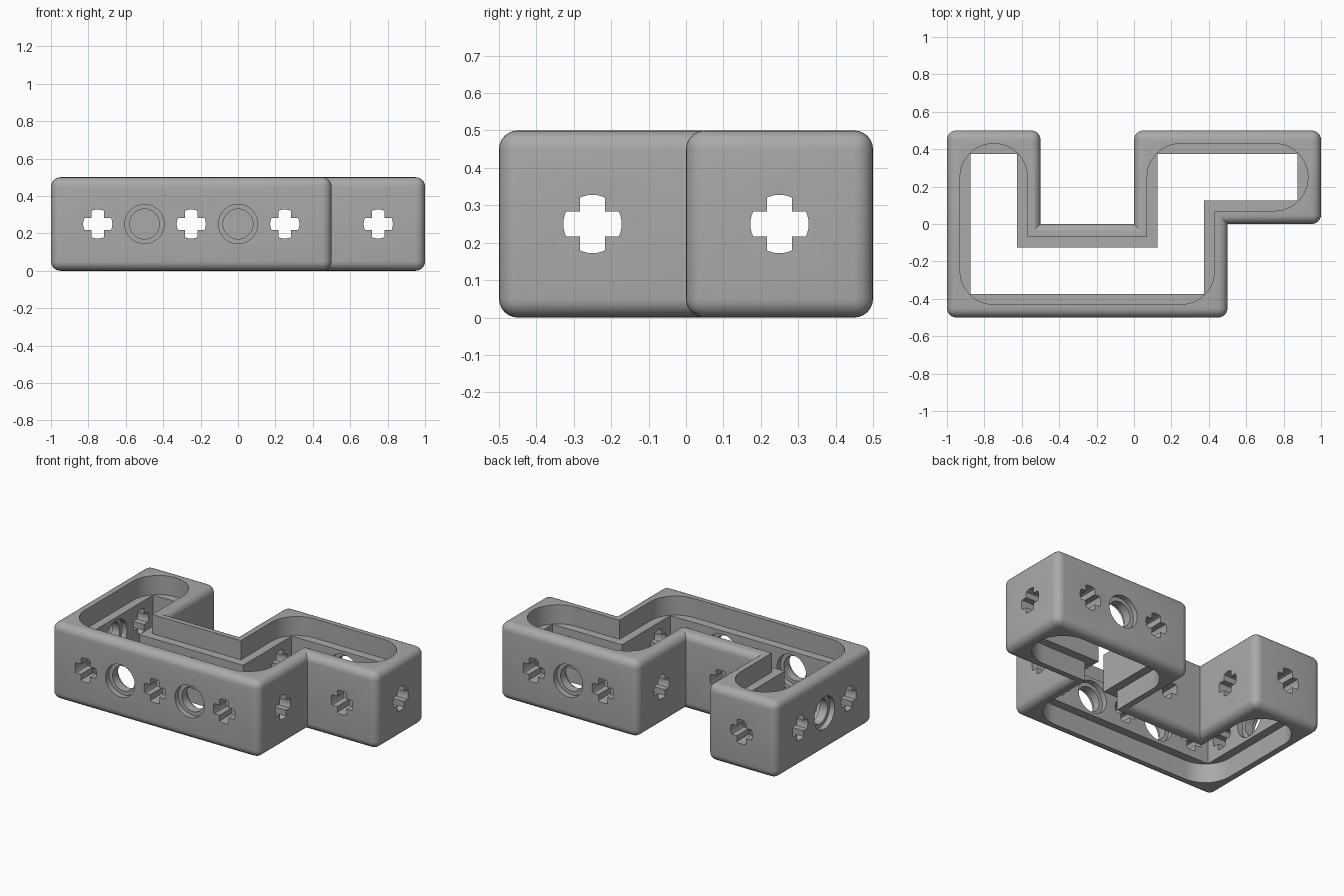
import bpy, bmesh, math
from mathutils import Matrix, Vector

if "Cube" in bpy.data.objects:
    bpy.data.objects.remove(bpy.data.objects["Cube"])

HEIGHT, ROUND = 0.5, 0.05
WALL, RIM, RIM_DEPTH = 0.125, 0.07, 0.125
OUTLINE = [Vector(p) for p in ((-1, -.5), (.5, -.5), (.5, 0), (1, 0), (1, .5),
                               (0, .5), (0, 0), (-.5, 0), (-.5, .5), (-1, .5))]

grey = bpy.data.materials.new("plain grey")
grey.use_nodes = True
grey.diffuse_color = (0.4, 0.4, 0.4, 1)
grey.node_tree.nodes["Principled BSDF"].inputs["Base Color"].default_value = (0.4, 0.4, 0.4, 1)


def prism(name, points, low, high, matrix=Matrix(), rounding=None):
    """Extrude a flat profile from low to high, then place it."""
    bm = bmesh.new()
    base = bm.faces.new([bm.verts.new((p[0], p[1], low)) for p in points])
    top = bmesh.ops.extrude_face_region(bm, geom=[base])["geom"]
    bmesh.ops.translate(bm, vec=(0, 0, high - low),
                        verts=[v for v in top if isinstance(v, bmesh.types.BMVert)])
    bmesh.ops.recalc_face_normals(bm, faces=bm.faces)
    if rounding:
        edges = [e for e in bm.edges if e.is_convex]
        bmesh.ops.bevel(bm, geom=edges, offset=rounding, segments=6, profile=0.5,
                        affect='EDGES', clamp_overlap=True)
    bm.transform(matrix)
    mesh = bpy.data.meshes.new(name)
    bm.to_mesh(mesh)
    bm.free()
    mesh.materials.append(grey)
    obj = bpy.data.objects.new(name, mesh)
    bpy.context.collection.objects.link(obj)
    return obj


def inset(points, distance, radius=0):
    """Inset the outline; round its convex corners when a radius is given."""
    result = []
    for i, p in enumerate(points):
        a = (p - points[i - 1]).normalized()
        b = (points[(i + 1) % len(points)] - p).normalized()
        na, nb = Vector((-a.y, a.x)), Vector((-b.y, b.x))
        corner = p + (na + nb) * distance
        if radius and a.cross(b) > 0:
            centre = corner + (na + nb) * radius
            for k in range(13):
                t = k / 12 * math.pi / 2
                result.append(centre - (na * math.cos(t) + nb * math.sin(t)) * radius)
        else:
            result.append(corner)
    return result


def circle(radius, count=48):
    return [(radius * math.cos(i * math.tau / count), radius * math.sin(i * math.tau / count))
            for i in range(count)]


def cross(radius, half):
    """Plus shape with arm ends lying on a circle."""
    spread, points = math.asin(half / radius), []
    for arm in range(4):
        turn = arm * math.pi / 2
        for k in range(-3, 4):
            t = turn + spread * k / 3
            points.append((radius * math.cos(t), radius * math.sin(t)))
        t = turn + math.pi / 4
        points.append((half * math.sqrt(2) * math.cos(t), half * math.sqrt(2) * math.sin(t)))
    return points


def facing(x, y, axis):
    """Place a profile at mid height so that it drills along the x or y axis."""
    turn = Matrix.Rotation(math.pi / 2, 4, 'Y' if axis == 'x' else 'X')
    return Matrix.Translation((x, y, HEIGHT / 2)) @ turn


def cut(target, cutter):
    bpy.context.view_layer.objects.active = target
    mod = target.modifiers.new("cut", 'BOOLEAN')
    mod.operation, mod.solver, mod.object = 'DIFFERENCE', 'EXACT', cutter
    bpy.ops.object.modifier_apply(modifier=mod.name)
    bpy.data.objects.remove(cutter)


# Stepped frame body with rounded outer edges
frame = prism("stepped_frame", OUTLINE, 0, HEIGHT, rounding=ROUND)

# Open middle, and a wider round-ended recess at the top and bottom
cut(frame, prism("opening", inset(OUTLINE, WALL), -.1, HEIGHT + .1))
for low in (-.1, HEIGHT - RIM_DEPTH):
    cut(frame, prism("recess", inset(OUTLINE, RIM, .18), low, low + .1 + RIM_DEPTH))

# Cross-shaped axle holes running through every wall in line
rows = [(0, y, 'x') for y in (-.25, .25)] + [(x, 0, 'y') for x in (-.75, -.25, .25, .75)]
for row in rows:
    cut(frame, prism("axle_hole", cross(.078, .033), -1.5, 1.5, facing(*row)))

# Round pin holes, stepped wider on both faces of the wall
for x, y, axis in ((-.5, -.5, 'y'), (0, -.5, 'y'), (.5, .5, 'y'), (-1, 0, 'x')):
    cut(frame, prism("pin_hole", circle(.08), -.2, .2, facing(x, y, axis)))
    inward = Vector((1, 0)) if axis == 'x' else Vector((0, -math.copysign(1, y)))
    for depth in (0, WALL):
        px, py = Vector((x, y)) + inward * depth
        cut(frame, prism("pin_step", circle(.105), -.035, .035, facing(px, py, axis)))

# Smooth rounded edges, crisp corners
bpy.ops.object.select_all(action='DESELECT')
frame.select_set(True)
bpy.context.view_layer.objects.active = frame
bpy.ops.object.shade_smooth_by_angle(angle=math.radians(30))
